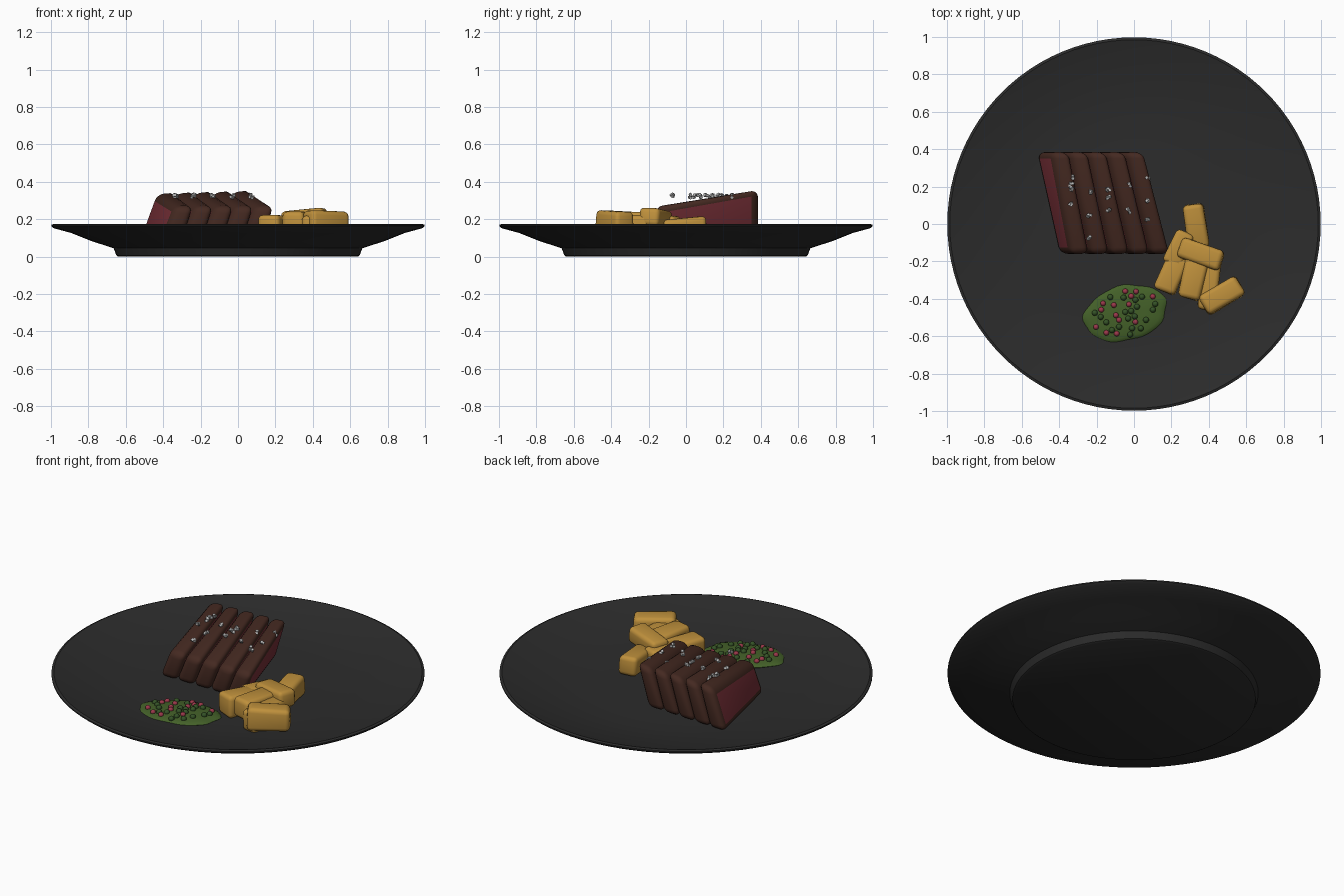
import bpy, bmesh, math, random
from mathutils import Vector, Matrix

if "Cube" in bpy.data.objects:
    bpy.data.objects.remove(bpy.data.objects["Cube"])

random.seed(4)
FLOOR = 0.1


def material(name, color):
    m = bpy.data.materials.new(name)
    m.diffuse_color = (*color, 1)
    m.use_nodes = True
    m.node_tree.nodes["Principled BSDF"].inputs["Base Color"].default_value = m.diffuse_color
    return m


SLATE = material("dark slate", (0.025, 0.025, 0.025))
CRUST = material("brown crust", (0.058, 0.022, 0.015))
RARE = material("rare red", (0.19, 0.03, 0.04))
GOLD = material("golden potato", (0.52, 0.28, 0.045))
GREEN = material("herb green", (0.058, 0.12, 0.022))
DARK_GREEN = material("dark green", (0.035, 0.085, 0.02))
PINK = material("pink berry", (0.33, 0.04, 0.07))
SALT = material("salt grey", (0.5, 0.5, 0.5))


def finish(bm, name, mats, angle=40):
    bmesh.ops.recalc_face_normals(bm, faces=bm.faces)
    me = bpy.data.meshes.new(name)
    bm.to_mesh(me)
    bm.free()
    ob = bpy.data.objects.new(name, me)
    bpy.context.collection.objects.link(ob)
    for m in mats:
        me.materials.append(m)
    if angle:
        bpy.ops.object.select_all(action='DESELECT')
        ob.select_set(True)
        bpy.context.view_layer.objects.active = ob
        bpy.ops.object.shade_smooth_by_angle(angle=math.radians(angle))
    return ob


# Plate: lathed profile with a foot and a shallow well
profile = [(0, 0), (0.64, 0), (0.65, 0.006), (0.665, 0.045), (0.78, 0.082),
           (0.89, 0.126), (0.985, 0.152), (0.998, 0.163), (0.998, 0.17),
           (0.985, 0.175), (0.9, 0.152), (0.75, 0.122), (0.6, 0.104),
           (0.45, FLOOR), (0, FLOOR)]
bm = bmesh.new()
pts = [bm.verts.new((r, 0, z)) for r, z in profile]
edges = [bm.edges.new(p) for p in zip(pts, pts[1:])]
bmesh.ops.spin(bm, geom=pts + edges, cent=(0, 0, 0), axis=(0, 0, 1),
               angle=math.tau, steps=96)
bmesh.ops.remove_doubles(bm, verts=bm.verts, dist=0.0001)
finish(bm, "plate", [SLATE], 35)

# Meat slices: leaning bevelled slabs, cut sides red, crust elsewhere
back = [(-0.525, FLOOR), (-0.44, 0.335), (-0.345, 0.35), (-0.42, FLOOR)]
front = [(-0.405, FLOOR), (-0.335, 0.27), (-0.235, 0.265), (-0.29, FLOOR)]
for i in range(5):
    bm = bmesh.new()
    b = [bm.verts.new((x + 0.1 * i, 0.385, z + 0.003 * i)) for x, z in back]
    f = [bm.verts.new((x + 0.108 * i, -0.16, z)) for x, z in front]
    bm.faces.new(b)
    bm.faces.new(f[::-1])
    for k in range(4):
        n = (k + 1) % 4
        bm.faces.new((b[n], b[k], f[k], f[n]))
    bmesh.ops.recalc_face_normals(bm, faces=bm.faces)
    bmesh.ops.bevel(bm, geom=bm.edges[:], offset=0.036, segments=4,
                    profile=0.5, affect='EDGES', clamp_overlap=True)
    bm.normal_update()
    for face in bm.faces:
        if abs(face.normal.x) > 0.75 and face.calc_area() > 0.02:
            face.material_index = 1
    finish(bm, f"meat_slice_{i + 1}", [CRUST, RARE], 50)

# Potato chunks: x, y, base z, length, width, height, yaw, pitch
chunks = [(0.33, -0.01, 0.1, 0.23, 0.11, 0.105, 98, -4),
          (0.355, -0.16, 0.155, 0.24, 0.11, 0.10, -20, -5),
          (0.24, -0.13, 0.1, 0.19, 0.11, 0.12, 65, 0),
          (0.2, -0.27, 0.1, 0.2, 0.12, 0.12, 68, 0),
          (0.315, -0.29, 0.12, 0.22, 0.12, 0.12, 76, 3),
          (0.405, -0.32, 0.1, 0.28, 0.10, 0.12, 82, 0),
          (0.47, -0.385, 0.12, 0.23, 0.115, 0.125, 30, 0)]
for i, (x, y, z, l, w, h, yaw, pitch) in enumerate(chunks):
    bm = bmesh.new()
    bmesh.ops.create_cube(bm, size=1)
    for v in bm.verts:
        v.co = Vector((v.co.x * l, v.co.y * w, v.co.z * h))
        v.co += Vector([random.uniform(-0.006, 0.006) for _ in range(3)])
    bmesh.ops.bevel(bm, geom=bm.edges[:], offset=0.024, segments=3,
                    profile=0.5, affect='EDGES')
    bm.transform(Matrix.Translation((x, y, z + h / 2))
                 @ Matrix.Rotation(math.radians(yaw), 4, 'Z')
                 @ Matrix.Rotation(math.radians(pitch), 4, 'Y'))
    finish(bm, f"potato_chunk_{i + 1}", [GOLD], 50)

# Herb sauce: low puddle with a wavy outline
TILT = Matrix.Rotation(math.radians(15), 4, 'Z')
CENTRE = Vector((-0.047, -0.478, 0))
bm = bmesh.new()
bmesh.ops.create_uvsphere(bm, u_segments=48, v_segments=12, radius=1)
for v in bm.verts:
    a = math.atan2(v.co.y, v.co.x)
    s = 1 + 0.025 * math.sin(5 * a) + 0.015 * math.sin(9 * a + 1)
    v.co = Vector((v.co.x * 0.226 * s, v.co.y * 0.147 * s, v.co.z * 0.022))
bm.transform(Matrix.Translation(CENTRE + Vector((0, 0, 0.104))) @ TILT)
finish(bm, "herb_sauce", [GREEN], 60)


# Seeds and berries scattered over the sauce, kept apart
taken = []


def scatter(name, mat, count, radius):
    bm = bmesh.new()
    while count:
        a, r = random.uniform(0, math.tau), math.sqrt(random.random()) * 0.82
        p = CENTRE + TILT @ Vector((0.225 * r * math.cos(a), 0.147 * r * math.sin(a), 0))
        if any((p - q).length < 0.03 for q in taken):
            continue
        taken.append(p.copy())
        p.z = 0.106 + 0.022 * math.sqrt(1 - r * r)
        bmesh.ops.create_icosphere(bm, subdivisions=2, radius=radius,
                                   matrix=Matrix.Translation(p))
        count -= 1
    finish(bm, name, [mat], 60)


scatter("green_seeds", DARK_GREEN, 20, 0.016)
scatter("pink_berries", PINK, 14, 0.015)

# Salt flakes: small clusters in rows along the slices
rows = {-0.335: (0.25, 0.21, 0.19, 0.11), -0.238: (0.17, 0.04, -0.07),
        -0.135: (0.18, 0.14, 0.08), -0.03: (0.21, 0.07), 0.07: (0.25, 0.12, 0.02)}
bm = bmesh.new()
for x, ys in rows.items():
    for y in ys:
        for k in range(3):
            off = [random.uniform(-0.009, 0.009) for _ in range(3)]
            spin = Matrix.Rotation(random.uniform(0, 3), 4, Vector((1, 0.6, random.random())))
            bmesh.ops.create_cube(bm, size=0.014, matrix=Matrix.Translation(
                Vector((x, y, 0.323)) + Vector(off)) @ spin)
finish(bm, "salt_flakes", [SALT], 0)
